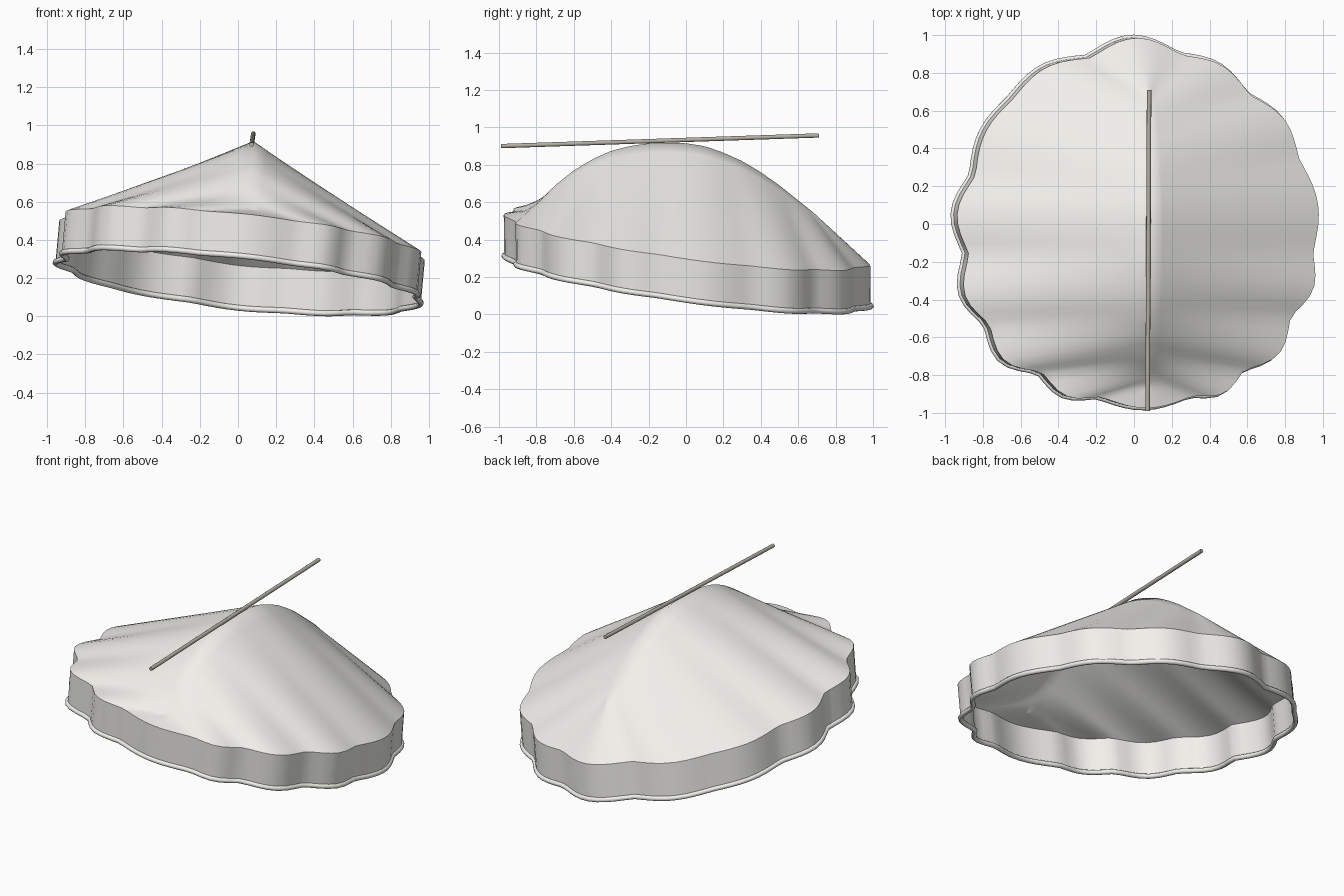
import bpy, bmesh
from math import sin, cos, pi, radians
from mathutils import Vector

if "Cube" in bpy.data.objects:
    bpy.data.objects.remove(bpy.data.objects["Cube"])

RIM = 0.015
RISE = Vector((0.020, -0.003, 0.22))         # band height and lean
# scallop notches (angle, radius) and radius of the lobe that follows each one
NOTCH = [(-102, .945), (-72, .965), (-54, .97), (-31, .965), (-9, .96), (22, .94), (49, .92),
         (75, .94), (106, .93), (135, .95), (163, .91), (190, .92), (214, .96), (237, .945), (258, .945)]
LOBE = [.985, 1.015, 1.03, 1.01, .98, .97, .965, 1.0, .975, .955, .97, 1.0, 1.02, .995]
SAMPLES = 112
# ridge height profile (y, z)
RIDGE = [(-1.0, .53), (-.85, .555), (-.78, .61), (-.7, .69), (-.6, .77), (-.5, .83), (-.4, .875),
         (-.3, .90), (-.2, .915), (-.1, .918), (0, .915), (.1, .90), (.2, .865), (.3, .82),
         (.4, .76), (.5, .69), (.6, .61), (.7, .53), (1.0, .26)]


def ridge_z(y):
    for (a, za), (b, zb) in zip(RIDGE, RIDGE[1:]):
        if y <= b:
            return za + (zb - za) * (y - a) / (b - a)
    return RIDGE[-1][1]


def scallop(deg):
    """Radius of the scalloped outline at an angle in [-102, 258]."""
    for (a, ra), (b, rb), lobe in zip(NOTCH, NOTCH[1:], LOBE):
        if deg <= b:
            u = (deg - a) / (b - a)
            s = sin(pi * u)
            return ra + (rb - ra) * u + (lobe - (ra + rb) / 2) * (.55 * s + .45 * s * s)


def paint(ob, name, colour):
    mat = bpy.data.materials.get(name) or bpy.data.materials.new(name)
    mat.diffuse_color = (*colour, 1)
    mat.use_nodes = True
    mat.node_tree.nodes["Principled BSDF"].inputs["Base Color"].default_value = mat.diffuse_color
    ob.data.materials.append(mat)


def make_sheet(name, rows, angle):
    """Skin closed rings of points into one smooth sheet."""
    bm = bmesh.new()
    rings = [[bm.verts.new(p) for p in row] for row in rows]
    n = len(rings[0])
    for lo, hi in zip(rings, rings[1:]):
        for i in range(n):
            j = (i + 1) % n
            bm.faces.new((lo[i], lo[j], hi[j], hi[i]))
    bmesh.ops.remove_doubles(bm, verts=bm.verts, dist=.0005)
    me = bpy.data.meshes.new(name)
    bm.to_mesh(me)
    bm.free()
    ob = bpy.data.objects.new(name, me)
    bpy.context.collection.objects.link(ob)
    bpy.ops.object.select_all(action='DESELECT')
    ob.select_set(True)
    bpy.context.view_layer.objects.active = ob
    bpy.ops.object.shade_smooth_by_angle(angle=radians(angle))
    return ob


def make_tube(name, pts, radius, closed):
    cu = bpy.data.curves.new(name, 'CURVE')
    cu.dimensions = '3D'
    cu.bevel_depth = radius
    cu.bevel_resolution = 3
    cu.use_fill_caps = True
    sp = cu.splines.new('POLY')
    sp.points.add(len(pts) - 1)
    for p, q in zip(sp.points, pts):
        p.co = (*q, 1)
    sp.use_cyclic_u = closed
    ob = bpy.data.objects.new(name, cu)
    bpy.context.collection.objects.link(ob)
    return ob


# scalloped hoop on a tilted plane, and the ridge points the pleats run up to
hoop, ridge = [], []
for i in range(SAMPLES):
    deg = -90 + 360 * i / SAMPLES
    t = radians(deg)
    r = scallop(deg if deg <= 258 else deg - 360)
    r -= max(.012, RISE.x * cos(t) + RISE.y * sin(t))
    x, y = r * cos(t), r * sin(t)
    hoop.append(Vector((x, y, -.11 * x - .14 * y)))
    ry = .97 * sin(t) * (.70 if sin(t) > 0 else .88)
    ridge.append(Vector((.08, ry, ridge_z(ry))))
lift = Vector((0, 0, RIM - min(p.z for p in hoop)))
hoop = [p + lift for p in hoop]
edge = [p + RISE for p in hoop]

# canopy roof, side band, bottom rim and top rod
N = 12
roof = make_sheet("canopy_roof", [[e.lerp(r, i / N) for e, r in zip(edge, ridge)] for i in range(N + 1)], 80)
band = make_sheet("side_band", [hoop, edge], 60)
rim = make_tube("bottom_rim", hoop, RIM, True)
rod = make_tube("top_rod", [(.072, -.99, .90), (.08, .71, .957)], .012, False)
for ob in (roof, band, rim):
    paint(ob, "pale_cloth", (.88, .87, .83))
paint(rod, "dull_rod", (.46, .44, .38))
